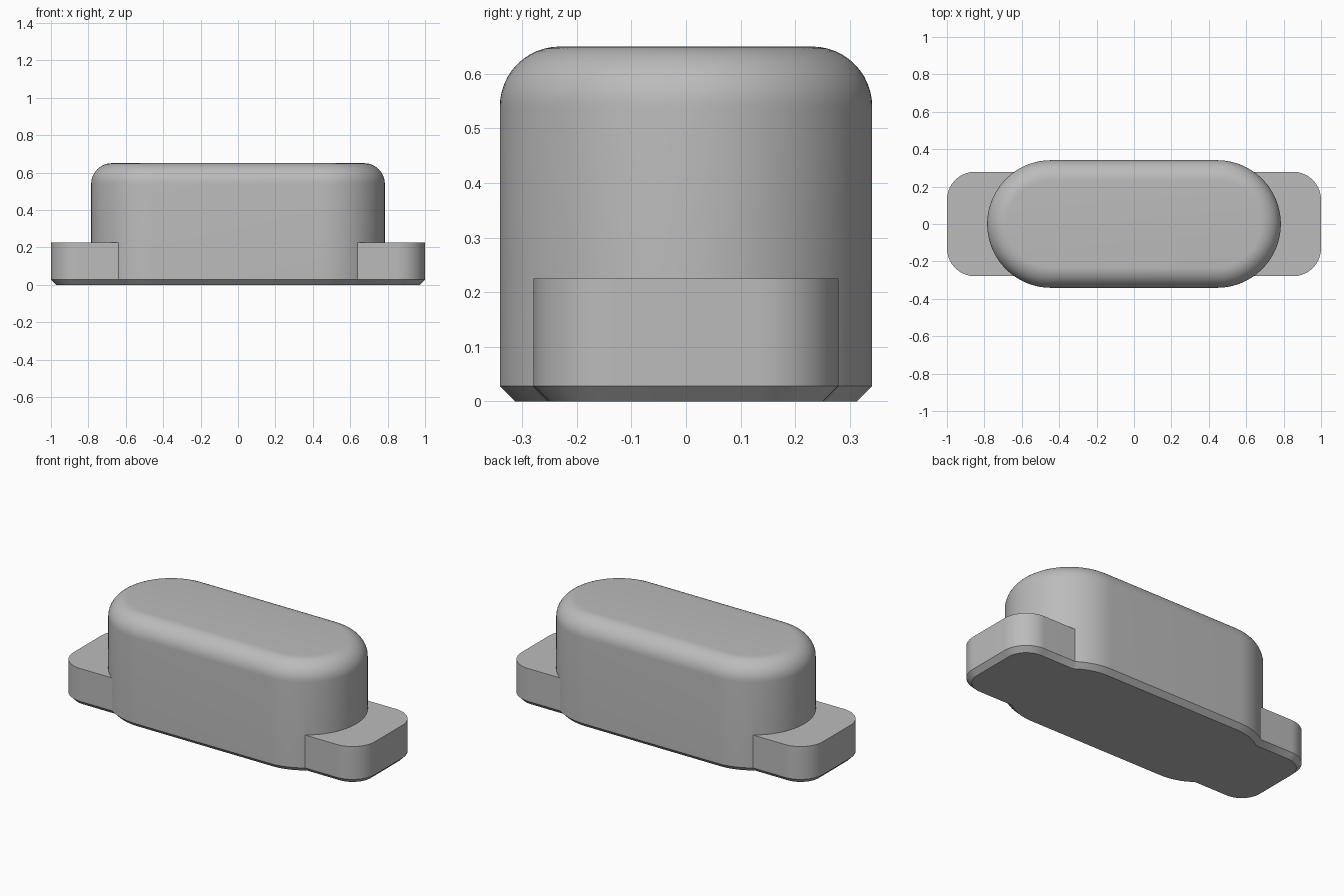
import bpy
import bmesh
from math import sin, cos, pi, radians

if "Cube" in bpy.data.objects:
    bpy.data.objects.remove(bpy.data.objects["Cube"], do_unlink=True)

HEIGHT = 0.65
CHAMFER = 0.028
FILLET = 0.11

grey = bpy.data.materials.new("plain grey")
grey.use_nodes = True
colour = (0.5, 0.5, 0.5, 1)
grey.diffuse_color = colour
grey.node_tree.nodes["Principled BSDF"].inputs["Base Color"].default_value = colour


def outline(half_x, half_y, radius, inset, steps=24):
    """Rounded rectangle, shrunk evenly by inset."""
    r = radius - inset
    points = []
    for corner, (sx, sy) in enumerate([(1, 1), (-1, 1), (-1, -1), (1, -1)]):
        for i in range(steps + 1):
            a = (corner + i / steps) * pi / 2
            points.append((sx * (half_x - radius) + r * cos(a),
                           sy * (half_y - radius) + r * sin(a)))
    return points


def rounded_block(name, half_x, half_y, radius, profile):
    """Stack of rounded rectangles; profile lists (inset, height)."""
    bm = bmesh.new()
    rings = [[bm.verts.new((x, y, z)) for x, y in outline(half_x, half_y, radius, inset)]
             for inset, z in profile]
    n = len(rings[0])
    for low, high in zip(rings, rings[1:]):
        for i in range(n):
            j = (i + 1) % n
            bm.faces.new((low[i], low[j], high[j], high[i]))
    bm.faces.new(rings[0][::-1])
    bm.faces.new(rings[-1])
    bmesh.ops.remove_doubles(bm, verts=bm.verts, dist=1e-5)
    mesh = bpy.data.meshes.new(name)
    bm.to_mesh(mesh)
    bm.free()
    mesh.materials.append(grey)
    obj = bpy.data.objects.new(name, mesh)
    bpy.context.collection.objects.link(obj)
    return obj


# Tall body with a filleted top and chamfered foot
foot = [(CHAMFER, 0), (0, CHAMFER)]
dome = [(FILLET * (1 - cos(a)), HEIGHT - FILLET * (1 - sin(a)))
        for a in (i / 12 * pi / 2 for i in range(13))]
body = rounded_block("housing", 0.785, 0.341, 0.341, foot + dome)

# Low mounting flange passing through the body
flange = rounded_block("mounting_flange", 1.0, 0.279, 0.15, foot + [(0, 0.225)])

# Fuse both into one solid
union = body.modifiers.new("fuse", "BOOLEAN")
union.operation = "UNION"
union.solver = "EXACT"
union.object = flange
bpy.context.view_layer.objects.active = body
body.select_set(True)
bpy.ops.object.modifier_apply(modifier=union.name)
bpy.data.objects.remove(flange, do_unlink=True)

bpy.ops.object.shade_smooth_by_angle(angle=radians(30))
